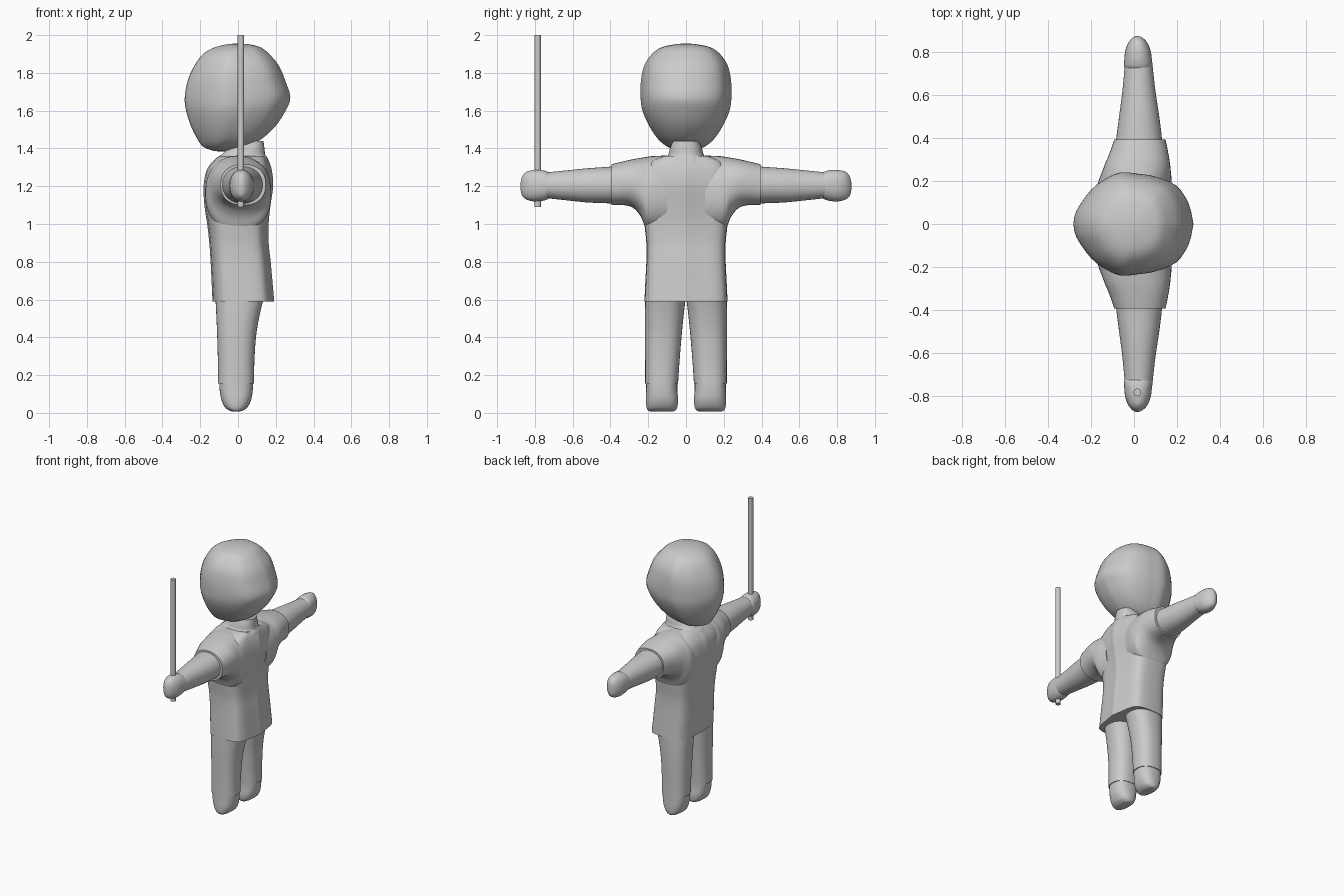
import bpy, bmesh, math
from mathutils import Vector

if "Cube" in bpy.data.objects:
    bpy.data.objects.remove(bpy.data.objects["Cube"])


def spline(points, steps):
    """Smooth curve through the points (Catmull-Rom)."""
    pts = [Vector(p) for p in points]
    out = []
    for i in range(len(pts) - 1):
        p0, p1 = pts[max(i - 1, 0)], pts[i]
        p2, p3 = pts[i + 1], pts[min(i + 2, len(pts) - 1)]
        for s in range(steps):
            t = s / steps
            out.append(0.5 * (2 * p1 + (p2 - p0) * t + (2 * p0 - 5 * p1 + 4 * p2 - p3) * t * t
                              + (3 * p1 - p0 - 3 * p2 + p3) * t ** 3))
    out.append(pts[-1])
    return out


def rounded(power, n=40):
    """Superellipse cross-section in the -1..1 square."""
    sec = []
    for i in range(n):
        c, s = math.cos(math.tau * i / n), math.sin(math.tau * i / n)
        sec.append((math.copysign(abs(c) ** (2 / power), c), math.copysign(abs(s) ** (2 / power), s)))
    return sec


def mirrored(half):
    """Closed cross-section from a half outline, mirrored across y."""
    up = [(p.x, p.y) for p in spline([(*p, 0) for p in half], 3)]
    return up + [(u, -v) for u, v in up[-2:0:-1]]


def loft(name, rings, section, axis="z", steps=4, side=1):
    """Skin rings (t, x0, x1, b0, b1): b is y for axis z, and z for axis y."""
    rows = list(zip(*rings))
    cols = [[v.x for v in spline([(a, 0, 0) for a in row], steps)] for row in rows]
    bm = bmesh.new()
    loops = []
    for t, x0, x1, b0, b1 in zip(*cols):
        loop = []
        for u, v in section:
            x = (x0 + x1) / 2 + u * (x1 - x0) / 2
            b = (b0 + b1) / 2 + v * (b1 - b0) / 2
            loop.append(bm.verts.new((x, b * side, t) if axis == "z" else (x, t * side, b)))
        loops.append(loop)
    n = len(section)
    for a, b in zip(loops, loops[1:]):
        for i in range(n):
            bm.faces.new((a[i], a[(i + 1) % n], b[(i + 1) % n], b[i]))
    bm.faces.new(loops[0])
    bm.faces.new(loops[-1])
    bmesh.ops.recalc_face_normals(bm, faces=bm.faces)
    finish(name, bm)


def finish(name, bm):
    mesh = bpy.data.meshes.new(name)
    bm.to_mesh(mesh)
    bm.free()
    ob = bpy.data.objects.new(name, mesh)
    bpy.context.collection.objects.link(ob)
    bpy.ops.object.select_all(action="DESELECT")
    ob.select_set(True)
    bpy.context.view_layer.objects.active = ob
    bpy.ops.object.shade_smooth_by_angle(angle=math.radians(40))


# head
head_sec = mirrored([(-1, 0), (-.95, .26), (-.71, .66), (-.46, .88), (-.2, 1), (.1, .97),
                     (.36, .92), (.71, .75), (.92, .4), (1, 0)])
loft("head", [(z, a, b, -y, y) for z, a, b, y in [
    (1.385, -.11, -.07, .02), (1.39, -.14, -.02, .05), (1.41, -.185, .05, .10),
    (1.45, -.215, .125, .148), (1.52, -.25, .20, .195), (1.60, -.275, .252, .23),
    (1.67, -.282, .277, .24), (1.76, -.266, .25, .238), (1.84, -.23, .215, .22),
    (1.90, -.185, .165, .18), (1.935, -.125, .12, .13), (1.951, -.06, .06, .06),
    (1.955, -.015, .015, .015)]], head_sec)

# shirt body with a soft ridge down the middle of front and back
body_sec = mirrored([(1, 0), (.95, .2), (.9, .45), (.82, .75), (.6, .95), (0, 1),
                     (-.6, .95), (-.84, .75), (-.94, .45), (-.97, .2), (-1, 0)])
loft("shirt_body", [(z, a, b, -y, y) for z, a, b, y in [
    (.59, -.135, .192, .22), (.70, -.14, .182, .215), (.80, -.145, .173, .21),
    (.90, -.152, .162, .21), (1.0, -.163, .162, .22), (1.1, -.178, .172, .225),
    (1.2, -.182, .186, .225), (1.28, -.168, .18, .22), (1.33, -.135, .165, .19),
    (1.36, -.10, .15, .12)]], body_sec)

# collar
loft("collar", [(z, a, b, -y, y) for z, a, b, y in [
    (1.28, -.155, .175, .15), (1.34, -.125, .16, .12), (1.365, -.09, .145, .095),
    (1.40, -.06, .14, .085), (1.44, -.05, .135, .07)]], rounded(2.4))

for side, label in ((-1, "right"), (1, "left")):
    # sleeve flaring out of the body
    loft(label + "_sleeve", [
        (.10, -.165, .165, .96, 1.362), (.17, -.172, .175, .96, 1.36),
        (.21, -.162, .175, .975, 1.355), (.24, -.15, .172, 1.04, 1.35),
        (.28, -.135, .168, 1.085, 1.343), (.33, -.114, .16, 1.10, 1.332),
        (.395, -.092, .147, 1.10, 1.316)], rounded(2.3), "y", side=side)
    # arm
    loft(label + "_arm", [
        (.33, -.09, .135, 1.105, 1.31), (.42, -.08, .128, 1.11, 1.302),
        (.52, -.067, .115, 1.114, 1.295), (.62, -.054, .10, 1.124, 1.285),
        (.75, -.042, .085, 1.138, 1.272)], rounded(2.1), "y", side=side)
    # hand
    loft(label + "_hand", [
        (.71, -.03, .07, 1.15, 1.26), (.735, -.046, .085, 1.13, 1.278),
        (.77, -.045, .083, 1.121, 1.286), (.81, -.04, .077, 1.12, 1.285),
        (.845, -.026, .062, 1.13, 1.276), (.868, -.007, .04, 1.15, 1.25),
        (.876, .01, .022, 1.185, 1.215)], rounded(2.2), "y", side=side)
    # trouser leg
    loft(label + "_leg", [
        (.155, -.106, .086, .042, .216), (.25, -.106, .086, .036, .216),
        (.40, -.11, .095, .024, .217), (.52, -.115, .115, .012, .217),
        (.62, -.12, .14, 0, .215)], rounded(2.4), side=side)
    # foot
    loft(label + "_foot", [
        (.008, -.03, .01, .07, .185), (.012, -.045, .025, .057, .2),
        (.03, -.07, .05, .046, .209), (.07, -.088, .07, .042, .212),
        (.12, -.097, .078, .046, .211), (.18, -.099, .08, .046, .21)],
        rounded(2.5), side=side)

# stick held in one hand
bm = bmesh.new()
bmesh.ops.create_cone(bm, cap_ends=True, segments=20, radius1=.018, radius2=.018, depth=.91)
bmesh.ops.translate(bm, verts=bm.verts, vec=(.015, -.785, 1.545))
finish("stick", bm)
